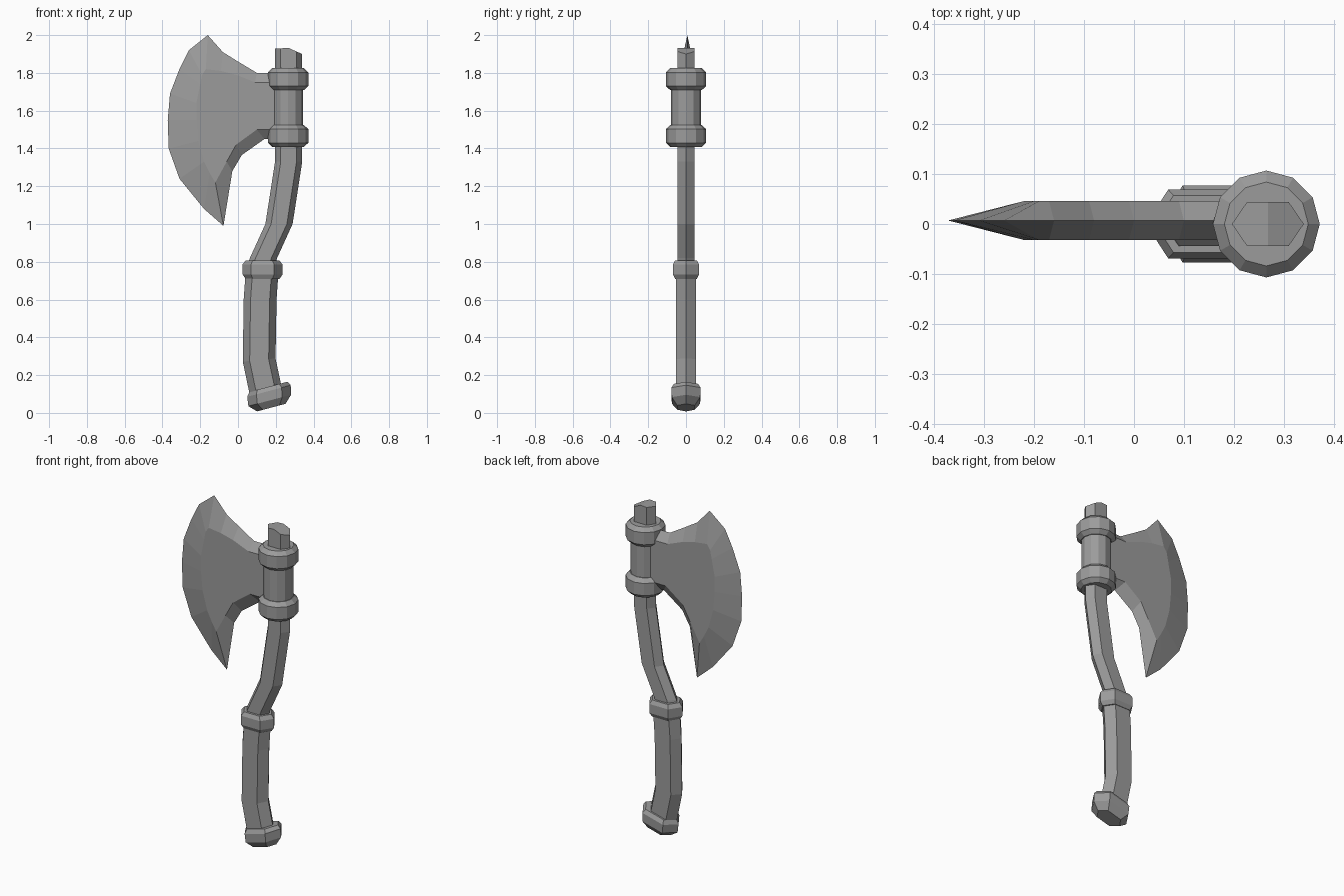
import bpy, bmesh, math
from mathutils import Vector

cube = bpy.data.objects.get("Cube")
if cube:
    bpy.data.objects.remove(cube, do_unlink=True)

# Single flat colour
GREY = (0.33, 0.33, 0.33, 1)
metal = bpy.data.materials.new("plain_grey")
metal.use_nodes = True
metal.diffuse_color = GREY
metal.node_tree.nodes["Principled BSDF"].inputs["Base Color"].default_value = GREY


def finish(bm, name):
    """Turn a bmesh into a flat-shaded grey object."""
    bmesh.ops.recalc_face_normals(bm, faces=bm.faces)
    mesh = bpy.data.meshes.new(name)
    bm.to_mesh(mesh)
    bm.free()
    mesh.materials.append(metal)
    obj = bpy.data.objects.new(name, mesh)
    bpy.context.collection.objects.link(obj)
    return obj


def skin(loops):
    """Join matching closed loops with quads and cap both ends."""
    bm = bmesh.new()
    rings = [[bm.verts.new(p) for p in loop] for loop in loops]
    count = len(rings[0])
    for low, high in zip(rings, rings[1:]):
        for i in range(count):
            j = (i + 1) % count
            bm.faces.new((low[i], low[j], high[j], high[i]))
    bm.faces.new(rings[0][::-1])
    bm.faces.new(rings[-1])
    return bm


def hexagon(x, z, rx, ry, tilt=0):
    """Flattened hexagon with its points toward the left and right."""
    flat = rx * 0.58
    shape = [(rx, 0), (flat, ry), (-flat, ry), (-rx, 0), (-flat, -ry), (flat, -ry)]
    c, s = math.cos(tilt), math.sin(tilt)
    return [(x + u * c, v, z + u * s) for u, v in shape]


def circle(x, z, radius, sides=12):
    turn = math.tau / sides
    return [(x + radius * math.cos(i * turn), radius * math.sin(i * turn), z)
            for i in range(sides)]


# Upper shaft, bent toward the grip
HEAD_X = 0.268
shaft = skin([hexagon(x, z, 0.072, 0.044) for x, z in (
    (0.12, 0.77), (0.135, 0.82), (0.217, 1.0), (HEAD_X, 1.33), (HEAD_X, 1.95))])
# Two sloping cuts shape the shaft top
for slope in (0.45, -0.05):
    bmesh.ops.bisect_plane(
        shaft, geom=shaft.verts[:] + shaft.edges[:] + shaft.faces[:],
        plane_co=Vector((HEAD_X, 0, 1.932)), plane_no=Vector((slope, 0, 1)),
        clear_outer=True)
    bmesh.ops.holes_fill(shaft, edges=[e for e in shaft.edges if e.is_boundary])
finish(shaft, "upper_shaft")

# Lower grip
finish(skin([hexagon(x, z, 0.087, 0.054, tilt) for x, z, tilt in (
    (0.15, 0.1, 0.25), (0.112, 0.28, 0.1), (0.117, 0.6, 0), (0.127, 0.74, 0))]),
    "lower_grip")

# Collar between grip and shaft
finish(skin([hexagon(0.13, z, rx, ry) for z, rx, ry in (
    (0.71, 0.09, 0.057), (0.733, 0.106, 0.069),
    (0.786, 0.106, 0.069), (0.808, 0.088, 0.057))]), "grip_collar")

# Tilted pommel
finish(skin([hexagon(x, z, rx, ry, 0.26) for x, z, rx, ry in (
    (0.176, 0.028, 0.078, 0.046), (0.168, 0.066, 0.117, 0.075),
    (0.164, 0.116, 0.119, 0.077), (0.161, 0.138, 0.104, 0.064))]), "pommel")

# Head socket with a collar at each end
finish(skin([circle(0.265, z, 0.08) for z in (1.45, 1.78)]), "head_socket")
for name, middle in (("lower_head_collar", 1.466), ("upper_head_collar", 1.767)):
    finish(skin([circle(0.265, middle + dz, r) for dz, r in (
        (-0.058, 0.084), (-0.036, 0.107), (0.036, 0.107), (0.058, 0.084))]), name)

# Blade: sharp outline in the middle, flat cheeks on both sides
edge = [(.25, 1.8), (.1, 1.8), (0, 1.86), (-.08, 1.91), (-.16, 2), (-.26, 1.92),
        (-.31, 1.82), (-.36, 1.69), (-.372, 1.55), (-.367, 1.4), (-.31, 1.24),
        (-.18, 1.08), (-.077, .99), (-.03, 1.28), (.02, 1.365), (.14, 1.45),
        (.25, 1.45)]
cheek = [(.25, 1.75), (.09, 1.75), (-.01, 1.79), (-.09, 1.81), (-.17, 1.82),
         (-.19, 1.79), (-.2, 1.74), (-.22, 1.64), (-.22, 1.55), (-.21, 1.44),
         (-.18, 1.33), (-.15, 1.27), (-.12, 1.22), (-.06, 1.33), (-.01, 1.42),
         (.1, 1.5), (.25, 1.5)]
MID_Y, HALF = 0.007, 0.039
finish(skin([[(x, MID_Y + side * HALF, z) for x, z in outline]
             for outline, side in ((cheek, -1), (edge, 0), (cheek, 1))]), "axe_blade")
